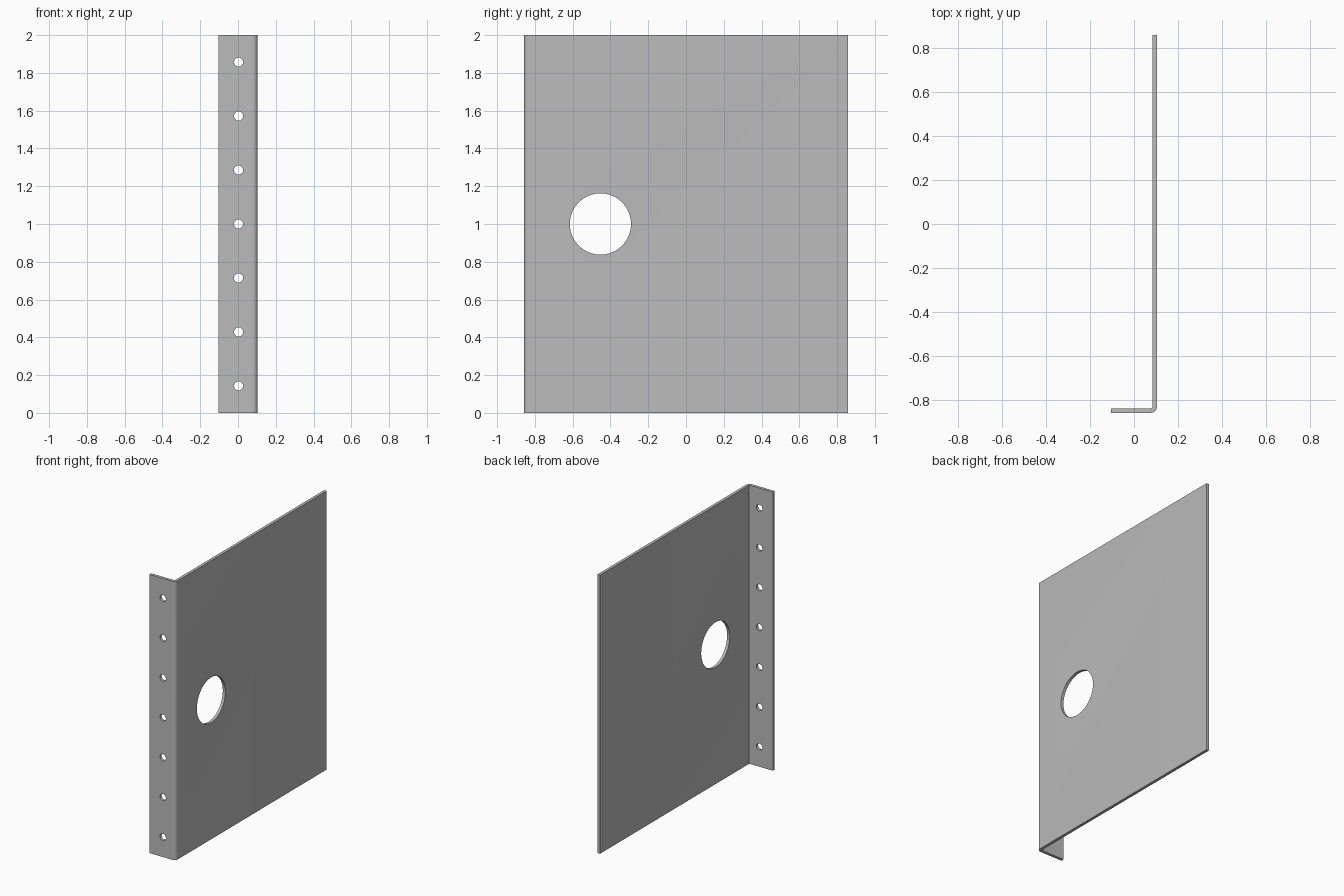
import bpy, bmesh, math
from mathutils import Vector

cube = bpy.data.objects.get("Cube")
if cube:
    bpy.data.objects.remove(cube, do_unlink=True)

HALF_X, HALF_Y, HEIGHT = 0.104, 0.857, 2.0
THICK, OUTER_R = 0.021, 0.027
INNER_R = OUTER_R - THICK

steel = bpy.data.materials.new("grey_steel")
steel.use_nodes = True
grey = (0.5, 0.5, 0.5, 1)
steel.diffuse_color = grey
steel.node_tree.nodes["Principled BSDF"].inputs["Base Color"].default_value = grey


def finish(bm, name):
    bmesh.ops.recalc_face_normals(bm, faces=bm.faces)
    mesh = bpy.data.meshes.new(name)
    bm.to_mesh(mesh)
    bm.free()
    mesh.materials.append(steel)
    obj = bpy.data.objects.new(name, mesh)
    bpy.context.collection.objects.link(obj)
    return obj


def bend(radius, steps=8):
    """Quarter arc from the flange direction round to the panel direction."""
    cx, cy = HALF_X - OUTER_R, -HALF_Y + OUTER_R
    angles = [math.radians(-90 + 90 * i / steps) for i in range(steps + 1)]
    return [(cx + radius * math.cos(a), cy + radius * math.sin(a)) for a in angles]


# Bent sheet: L-shaped profile extruded upwards
outline = [(-HALF_X, -HALF_Y)] + bend(OUTER_R) + [(HALF_X, HALF_Y), (HALF_X - THICK, HALF_Y)]
outline += bend(INNER_R)[::-1] + [(-HALF_X, -HALF_Y + THICK)]
bm = bmesh.new()
base = bm.faces.new([bm.verts.new((x, y, 0)) for x, y in outline])
top = bmesh.ops.extrude_face_region(bm, geom=[base])["geom"]
bmesh.ops.translate(bm, vec=(0, 0, HEIGHT), verts=[v for v in top if isinstance(v, bmesh.types.BMVert)])
bracket = finish(bm, "bent_sheet_bracket")


def drill(name, centre, axis, radius, sides):
    bm = bmesh.new()
    bmesh.ops.create_cone(bm, cap_ends=True, segments=sides, radius1=radius, radius2=radius, depth=0.1)
    cutter = finish(bm, name)
    cutter.location = centre
    cutter.rotation_euler = Vector(axis).to_track_quat('Z', 'Y').to_euler()
    cutter.hide_render = True
    cutter.hide_viewport = True
    mod = bracket.modifiers.new(name, 'BOOLEAN')
    mod.operation = 'DIFFERENCE'
    mod.solver = 'EXACT'
    mod.object = cutter
    return cutter


# Large opening in the panel and a row of fixing holes in the flange
cutters = [drill("panel_opening_cutter", (HALF_X - THICK / 2, -0.453, 1), (1, 0, 0), 0.162, 64)]
for i in range(7):
    z = HEIGHT * (i + 0.5) / 7
    cutters.append(drill("fixing_hole_cutter", (0.003, -HALF_Y + THICK / 2, z), (0, 1, 0), 0.024, 32))

# Apply the cuts, then discard the cutters
bpy.context.view_layer.update()
bpy.ops.object.select_all(action='DESELECT')
bpy.context.view_layer.objects.active = bracket
bracket.select_set(True)
for mod in list(bracket.modifiers):
    bpy.ops.object.modifier_apply(modifier=mod.name)
for cutter in cutters:
    bpy.data.objects.remove(cutter, do_unlink=True)
bpy.ops.object.shade_smooth_by_angle(angle=math.radians(30))
